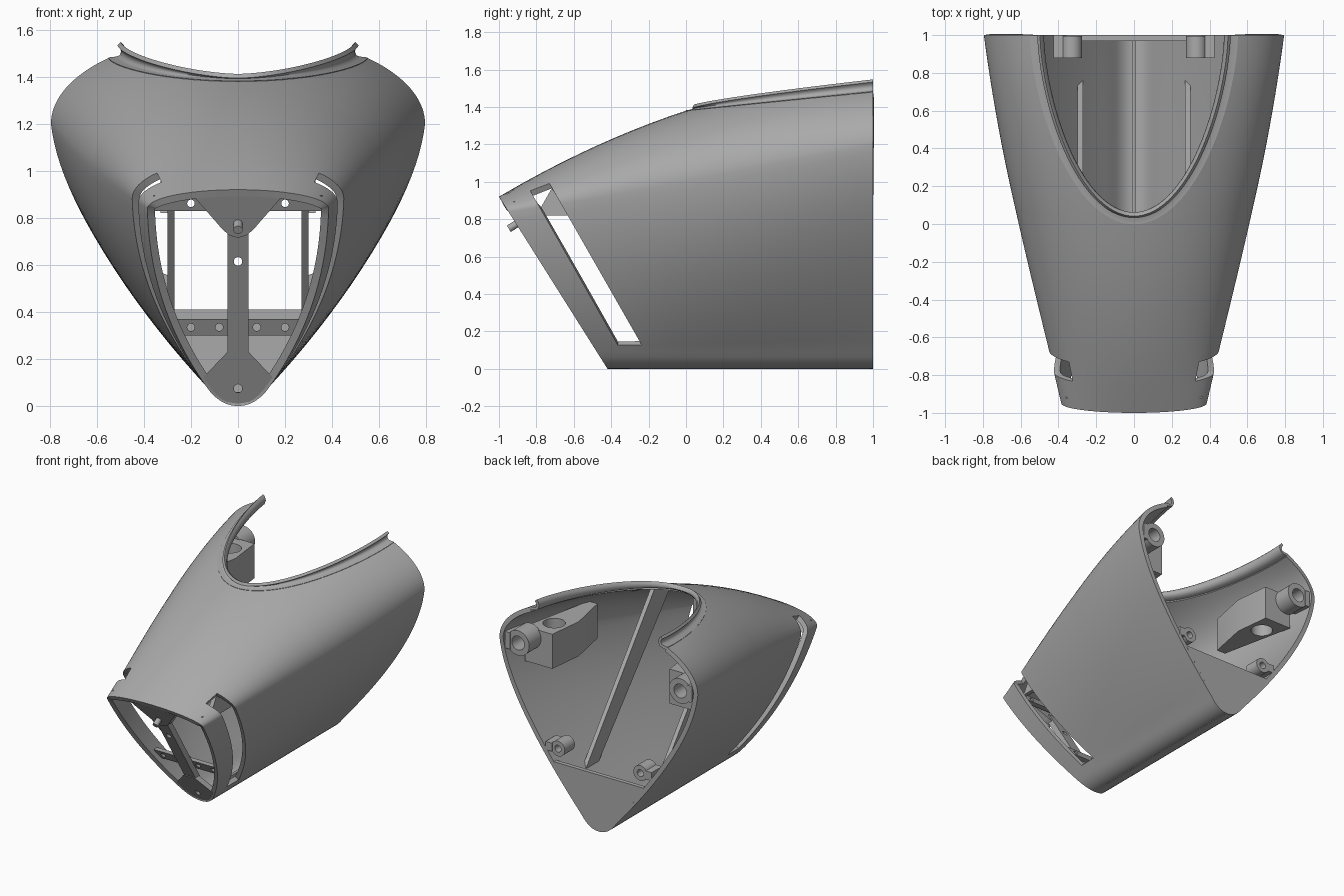
import bpy, bmesh, math
from mathutils import Vector

if "Cube" in bpy.data.objects:
    bpy.data.objects.remove(bpy.data.objects["Cube"])

grey = bpy.data.materials.new("plain grey")
grey.use_nodes = True
grey.diffuse_color = (0.4, 0.4, 0.4, 1)
grey.node_tree.nodes["Principled BSDF"].inputs["Base Color"].default_value = grey.diffuse_color


def make(name, verts, faces, fix=True):
    bm = bmesh.new()
    vs = [bm.verts.new(v) for v in verts]
    for f in faces:
        bm.faces.new([vs[i] for i in f])
    bmesh.ops.remove_doubles(bm, verts=bm.verts, dist=1e-5)
    if fix:
        bmesh.ops.recalc_face_normals(bm, faces=bm.faces)
    me = bpy.data.meshes.new(name)
    bm.to_mesh(me)
    bm.free()
    me.materials.append(grey)
    ob = bpy.data.objects.new(name, me)
    bpy.context.collection.objects.link(ob)
    return ob


def activate(ob):
    bpy.ops.object.select_all(action='DESELECT')
    ob.select_set(True)
    bpy.context.view_layer.objects.active = ob


def finish(ob, thick=0, offset=-1, angle=35):
    activate(ob)
    if thick:
        m = ob.modifiers.new("thickness", 'SOLIDIFY')
        m.thickness, m.offset = thick, offset
        bpy.ops.object.modifier_apply(modifier=m.name)
    bpy.ops.object.shade_smooth_by_angle(angle=math.radians(angle))


def prism(name, pts, place, depth):
    n = len(pts)
    verts = [place(a, b, d) for d in (0, depth) for a, b in pts]
    faces = [range(n), range(n, 2 * n)]
    faces += [(i, (i + 1) % n, n + (i + 1) % n, n + i) for i in range(n)]
    return make(name, verts, faces)


def tube(name, x, z, y0, y1, r, hole, n=32):
    verts = []
    for y, q in ((y0, r), (y1, r), (y1, hole), (y0, hole)):
        for i in range(n):
            a = math.tau * i / n
            verts.append((x + q * math.cos(a), y, z + q * math.sin(a)))
    faces = [(k * n + i, k * n + (i + 1) % n, (k + 1) % 4 * n + (i + 1) % n, (k + 1) % 4 * n + i)
             for k in range(4) for i in range(n)]
    finish(make(name, verts, faces))


def drill(ob, x, y, z, r, length, tilt=math.pi / 2):
    bpy.ops.mesh.primitive_cylinder_add(vertices=24, radius=r, depth=length,
                                        location=(x, y, z), rotation=(tilt, 0, 0))
    cutter = bpy.context.object
    cutter.hide_render = True
    m = ob.modifiers.new("hole", 'BOOLEAN')
    m.object, m.operation, m.solver = cutter, 'DIFFERENCE', 'EXACT'
    activate(ob)
    bpy.ops.object.modifier_apply(modifier=m.name)
    bpy.data.objects.remove(cutter)


def bezier(a, b, c, t):
    return tuple((1 - t) ** 2 * p + 2 * t * (1 - t) * q + t * t * r for p, q, r in zip(a, b, c))


def opening(s):
    return math.sqrt(max(0, 1 - (1 - s) ** 1.6))


# Shell cross-section from keel to top edge, for a station given by its top y
def section(yt):
    w = 0.63 + 0.205 * yt - 0.04 * yt * yt
    h = 1.02 + 0.18 * yt
    top = 1.38 + (0.1 * yt if yt > 0 else 0.33 * yt - 0.13 * yt * yt)
    end = math.acos(0.55 * opening(yt) / w) if yt > 0 else math.pi / 2
    rise = (top - h) / math.sin(end)
    knee = (0.14, 0.09)
    flank = ((0.9625 - 0.0175 * yt) * w, (0.585 + 0.075 * yt) * h)
    pts = [bezier((0, 0), (0.08, 0), knee, i / 6) for i in range(6)]
    pts += [bezier(knee, flank, (w, h), i / 20) for i in range(20)]
    for i in range(19):
        a = end * i / 18
        pts.append((w * math.cos(a), h + rise * math.sin(a)))
    pts[-1] = (0.55 * opening(yt) if yt > 0 else 0, top)
    return pts, top


# Outer shell with raked front and side slots
SLOT = 1
stations = [(-0.42, -1), (-0.293, -0.86), (-0.164, -0.765)]
rear = [-0.765 * (1 - i / 8) for i in range(1, 9)] + [(i / 16) ** 2 for i in range(1, 17)]
stations += [(-0.164 + 1.164 * (y + 0.765) / 1.765, y) for y in rear]
verts, faces = [], []
for yb, yt in stations:
    half, top = section(yt)
    ring = half[::-1] + [(-x, z) for x, z in half[1:]]
    verts += [(x, yb + z / top * (yt - yb), z) for x, z in ring]
cols = len(ring)
for i in range(len(stations) - 1):
    for j in range(cols - 1):
        f = [i * cols + j, i * cols + j + 1, (i + 1) * cols + j + 1, (i + 1) * cols + j]
        mid = sum(verts[k][2] for k in f) / 4
        if not (i == SLOT and 0.135 < mid < 0.975):
            faces.append(f)
shell = make("outer_shell", verts, faces, fix=False)
finish(shell, 0.033)

# Raised lip round the top opening
verts, faces = [], []
N = 28
for k in range(-N, N + 1):
    q = k / N
    s, side = q * q, math.copysign(1, q)
    g = side * opening(s)
    e = Vector((0.55 * g, s, 1.38 + 0.1 * s))
    l = Vector((0.49 * g, 0.05 + 0.95 * s, 1.38 + 0.1 * s))
    crest = 1.403 + 0.137 * s ** 0.8 - e.z
    for t, z in ((0, -0.008), (0.55, -0.004), (0.9, 0.004), (1.05, 0.45 * crest),
                 (0.95, 0.8 * crest), (0.75, crest)):
        verts.append(e.lerp(l, t) + Vector((0, 0, z)))
for i in range(2 * N):
    for j in range(5):
        faces.append((i * 6 + j, i * 6 + j + 1, i * 6 + j + 7, i * 6 + j + 6))
finish(make("opening_lip", verts, faces), 0.02, 0, 60)


# Front grille, lying in the raked front plane
def raked(offset):
    return lambda x, z, d: (x, -0.42 - 0.63 * z + offset + d, z)


def mirrored(pts):
    return pts + [(-x, z) for x, z in reversed(pts) if x]


def rect(x0, x1, z0, z1):
    return [(x0, z0), (x1, z0), (x1, z1), (x0, z1)]


foot = prism("front_foot", mirrored([(0, 0.01), (0.07, 0.022), (0.135, 0.095), (0.15, 0.12),
                                     (0.045, 0.23)]), raked(0.005), 0.05)
drill(foot, 0, -0.45, 0.075, 0.018, 0.4)
bar = prism("centre_bar", rect(-0.045, 0.045, 0.2, 0.8), raked(0.012), 0.05)
drill(bar, 0, -0.8, 0.615, 0.018, 0.4)
prism("top_gusset", mirrored([(0, 0.715), (0.035, 0.725), (0.065, 0.75), (0.2, 0.905)]),
      raked(0.002), 0.05)
low = prism("lower_crossbar", rect(-0.26, 0.26, 0.3, 0.37), raked(0.06), 0.04)
for x in (-0.2, -0.08, 0.08, 0.2):
    drill(low, x, -0.58, 0.335, 0.016, 0.3)
high = prism("upper_crossbar", rect(-0.36, 0.36, 0.83, 0.895), raked(0.06), 0.04)
for x in (-0.2, 0.2):
    drill(high, x, -0.9, 0.862, 0.016, 0.3)

# Locating pin, square to the front plane
normal = Vector((0, -0.846, -0.533))
bpy.ops.mesh.primitive_cylinder_add(vertices=24, radius=0.02, depth=0.12,
                                    location=Vector((0, -0.905, 0.775)) - normal * 0.01,
                                    rotation=normal.to_track_quat('Z', 'Y').to_euler())
pin = bpy.context.object
pin.name = "locating_pin"
pin.data.materials.append(grey)
finish(pin)

# Closing plate and keel rib at the rear
upright = lambda x, z, d: (x, 1 - d, z)
flat = lambda x, y, d: (x, y, d)
prism("rear_plate", mirrored([(0, 0.01), (0.07, 0.025), (0.13, 0.095), (0.25, 0.25),
                              (0.37, 0.41)]), upright, 0.03)
prism("keel_rib", rect(-0.01, 0.01, -0.3, 0.98), flat, 0.06)

# Paired inner parts
for side, word in ((1, "left"), (-1, "right")):
    prism(word + "_slanted_rib", [(0.77, 0.28), (0.62, 0.28), (-0.2, 1.23), (-0.03, 1.3)],
          lambda y, z, d: (side * (0.27 + d), y, z), 0.03)
    prism(word + "_slot_bracket", [(-0.8, 0.82), (-0.55, 0.82), (-0.55, 1.02), (-0.72, 0.96)],
          lambda y, z, d: (side * (0.3 + d), y, z), 0.03)
    tube(word + "_upper_boss", side * 0.65, 1.19, 0.85, 0.995, 0.09, 0.05)
    prism(word + "_upper_boss_web", [(side * x, z) for x, z in rect(0.71, 0.75, 1.13, 1.25)],
          upright, 0.14)
    tube(word + "_lower_boss", side * 0.33, 0.51, 0.88, 0.995, 0.055, 0.025)
    prism(word + "_lower_boss_web", [(side * x, z) for x, z in rect(0.375, 0.425, 0.48, 0.54)],
          upright, 0.12)
    sleeve = prism(word + "_side_sleeve", [(side * x, y) for x, y in
                   ((0.47, 0.86), (0.69, 0.86), (0.57, 0.3), (0.5, 0.3), (0.44, 0.6))],
                   lambda x, y, d: (x, y, 1.0 + d), 0.25)
    drill(sleeve, side * 0.56, 0.71, 1.12, 0.075, 0.6, tilt=0)
    finish(sleeve)
